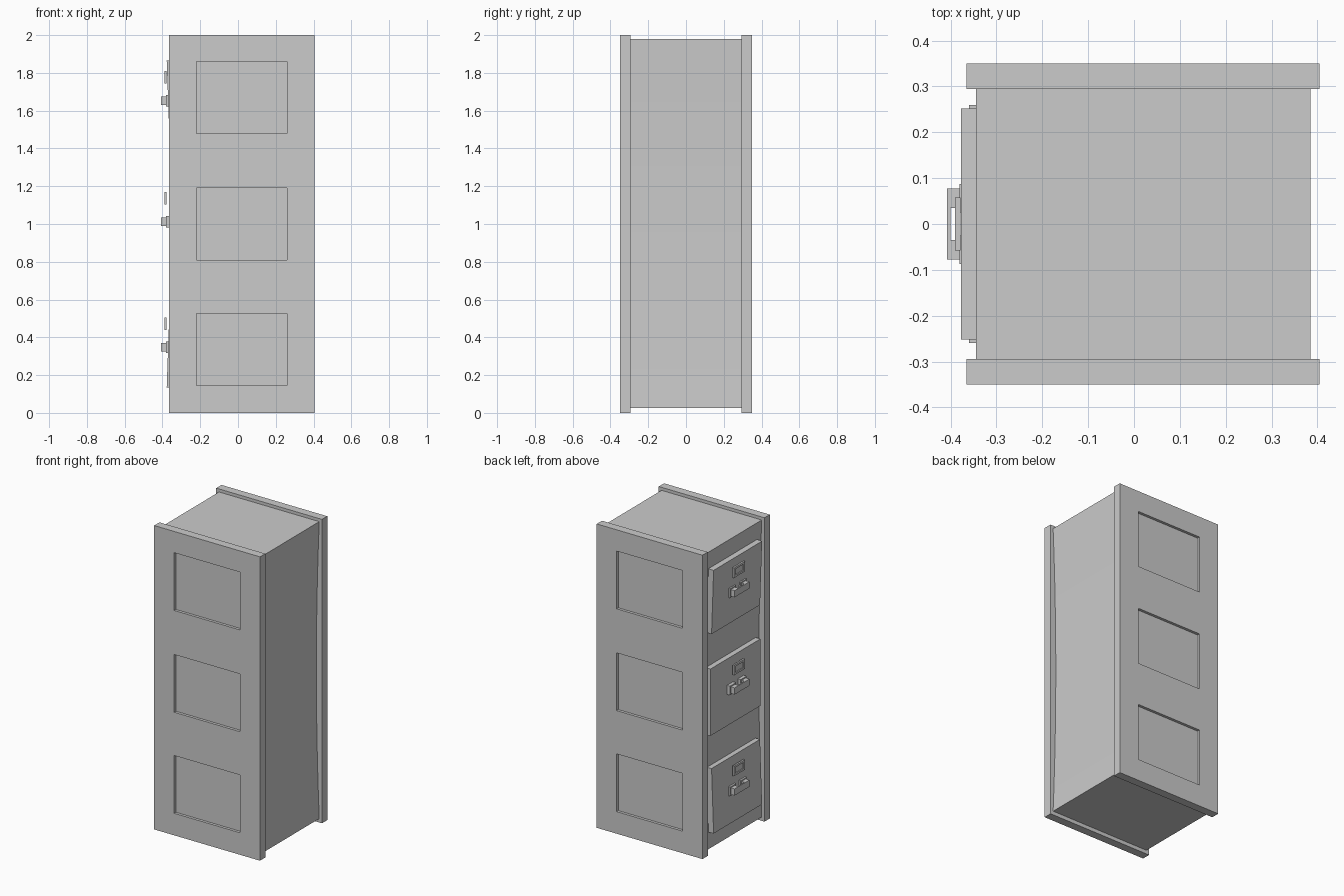
import bpy, bmesh
from mathutils import Matrix

if "Cube" in bpy.data.objects:
    bpy.data.objects.remove(bpy.data.objects["Cube"])


def box(name, x, y, z, tilt=0.0):
    """Box from (min, max) ranges, optionally tilted about the y axis."""
    size = [r[1] - r[0] for r in (x, y, z)]
    bm = bmesh.new()
    bmesh.ops.create_cube(bm, size=1, matrix=Matrix.Diagonal((*size, 1)))
    me = bpy.data.meshes.new(name)
    bm.to_mesh(me)
    bm.free()
    ob = bpy.data.objects.new(name, me)
    ob.location = [(r[0] + r[1]) / 2 for r in (x, y, z)]
    ob.rotation_euler.y = tilt
    bpy.context.collection.objects.link(ob)
    return ob


def cut(target, cutter):
    m = target.modifiers.new("cut", 'BOOLEAN')
    m.operation, m.solver, m.object = 'DIFFERENCE', 'EXACT', cutter
    cutter.hide_render = True
    cutter.hide_set(True)


# body: concave front and back, extruded between the side panels
N, D = 12, 0.021
zs = [0.025 + (1.98 - 0.025) * i / N for i in range(N + 1)]
dip = [D * (1 - (2 * i / N - 1) ** 2) for i in range(N + 1)]
outline = [(-0.345 + d, z) for d, z in zip(dip, zs)]
outline += [(0.385 - d, z) for d, z in reversed(list(zip(dip, zs)))]
bm = bmesh.new()
face = bm.faces.new([bm.verts.new((x, -0.296, z)) for x, z in outline])
ext = bmesh.ops.extrude_face_region(bm, geom=[face])
bmesh.ops.translate(bm, vec=(0, 0.592, 0),
                    verts=[v for v in ext["geom"] if isinstance(v, bmesh.types.BMVert)])
bmesh.ops.recalc_face_normals(bm, faces=bm.faces)
me = bpy.data.meshes.new("body")
bm.to_mesh(me)
bm.free()
body = bpy.data.objects.new("body", me)
bpy.context.collection.objects.link(body)
bpy.context.view_layer.objects.active = body
body.select_set(True)
bpy.ops.object.shade_smooth_by_angle()

# side panels with three recessed windows each
for side, s in (("front", -1), ("back", 1)):
    panel = box(side + "_side_panel", (-0.365, 0.405), sorted((s * 0.295, s * 0.35)), (0, 2))
    for i, z in enumerate((0.335, 1.0, 1.67)):
        cut(panel, box(f"{side}_recess_cutter_{i}", (-0.22, 0.26),
                       sorted((s * 0.332, s * 0.40)), (z - 0.19, z + 0.19)))

# drawers: centre z, face x, half width, half height, tilt, handle z, label z
rows = [("bottom", 0.345, -0.370, 0.252, 0.212, 0.035, 0.347, 0.473),
        ("middle", 0.995, -0.360, 0.260, 0.220, 0.0, 1.012, 1.137),
        ("top", 1.655, -0.370, 0.252, 0.212, -0.035, 1.652, 1.778)]
for name, z, x, hw, hh, tilt, hz, lz in rows:
    box(name + "_drawer_front", (x, x + 0.045), (-hw, hw), (z - hh, z + hh), tilt)
    # handle: two flanges, two posts and a grip bar
    for side, s in (("left", 1), ("right", -1)):
        box(f"{name}_handle_flange_{side}", (-0.381, -0.352),
            sorted((s * 0.025, s * 0.087)), (hz - 0.03, hz + 0.03))
        box(f"{name}_handle_post_{side}", (-0.408, -0.36),
            sorted((s * 0.035, s * 0.077)), (hz - 0.022, hz + 0.022))
    box(name + "_handle_bar", (-0.4078, -0.40), (-0.036, 0.036), (hz - 0.0218, hz + 0.0218))
    # label holder frame
    label = box(name + "_label_frame", (-0.39, -0.379), (-0.058, 0.058), (lz - 0.033, lz + 0.033))
    cut(label, box(name + "_label_cutter", (-0.42, -0.384), (-0.042, 0.042), (lz - 0.02, lz + 0.02)))
